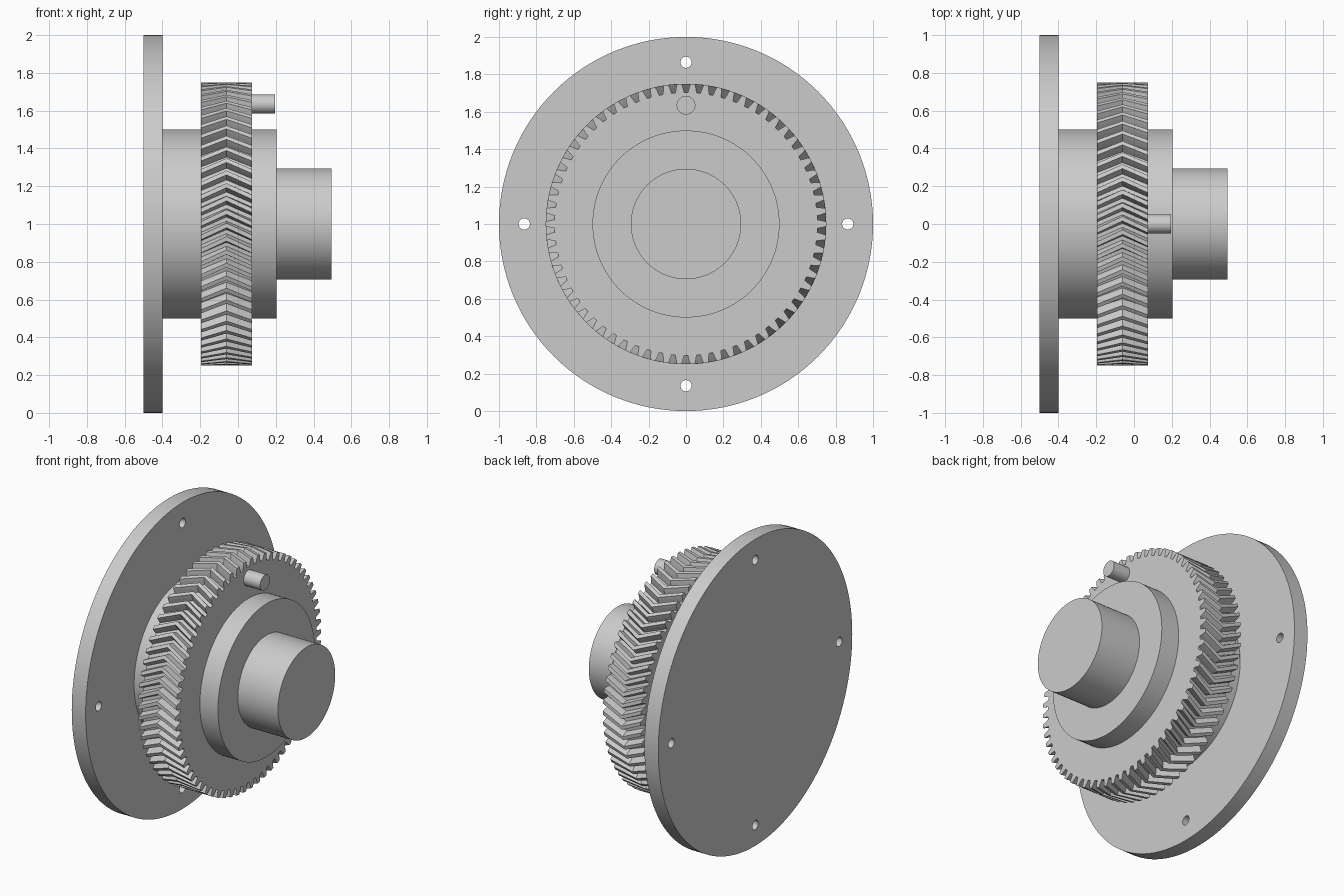
import bpy, bmesh
from math import sin, cos, pi, radians
from mathutils import Matrix, Vector

cube = bpy.data.objects.get("Cube")
if cube:
    bpy.data.objects.remove(cube, do_unlink=True)

AXIS_Z = 1.0  # height of the rotation axis

steel = bpy.data.materials.new("light grey metal")
steel.use_nodes = True
GREY = (0.6, 0.6, 0.6, 1)
steel.diffuse_color = GREY
steel.node_tree.nodes["Principled BSDF"].inputs["Base Color"].default_value = GREY


def add_object(name, bm, smooth=True):
    bmesh.ops.recalc_face_normals(bm, faces=bm.faces)
    mesh = bpy.data.meshes.new(name)
    bm.to_mesh(mesh)
    bm.free()
    mesh.materials.append(steel)
    obj = bpy.data.objects.new(name, mesh)
    bpy.context.collection.objects.link(obj)
    if smooth:
        shade(obj)
    return obj


def select_only(obj):
    bpy.ops.object.select_all(action='DESELECT')
    obj.select_set(True)
    bpy.context.view_layer.objects.active = obj


def shade(obj):
    select_only(obj)
    bpy.ops.object.shade_smooth_by_angle(angle=radians(30))


def cylinder(bm, x0, x1, radius, y=0.0, z=AXIS_Z, sides=128):
    """Capped cylinder running along x."""
    place = Matrix.Translation(((x0 + x1) / 2, y, z)) @ Matrix.Rotation(pi / 2, 4, 'Y')
    bmesh.ops.create_cone(bm, cap_ends=True, segments=sides, radius1=radius,
                          radius2=radius, depth=x1 - x0, matrix=place)


def cylinder_part(name, *args, **kw):
    bm = bmesh.new()
    cylinder(bm, *args, **kw)
    return add_object(name, bm)


# Mounting flange with four bolt holes
flange = cylinder_part("mounting_flange", -0.5, -0.4, 1.0)
bm = bmesh.new()
for i in range(4):
    a = i * pi / 2
    cylinder(bm, -0.6, -0.3, 0.03, 0.865 * cos(a), AXIS_Z + 0.865 * sin(a), 32)
cutter = add_object("bolt_hole_cutter", bm)
cutter.hide_render = True
holes = flange.modifiers.new("bolt holes", 'BOOLEAN')
holes.operation = 'DIFFERENCE'
holes.solver = 'EXACT'
holes.object = cutter
select_only(flange)
bpy.ops.object.modifier_apply(modifier=holes.name)
bpy.data.objects.remove(cutter, do_unlink=True)
shade(flange)

# Hub, output shaft and crank pin
cylinder_part("hub_back", -0.4, -0.197, 0.5)
cylinder_part("hub_front", 0.075, 0.205, 0.5)
cylinder_part("shaft", 0.205, 0.495, 0.295)
cylinder_part("crank_pin", 0.075, 0.195, 0.05, z=AXIS_Z + 0.635, sides=48)

# Herringbone gear: the tooth outline twists forward to mid width and back
TEETH, ROOT, TIP = 66, 0.703, 0.75
TWIST = -0.085
pitch = 2 * pi / TEETH
tooth = [(-0.34, ROOT), (-0.25, 0.73), (-0.17, TIP),
         (0.17, TIP), (0.25, 0.73), (0.34, ROOT)]

bm = bmesh.new()
rings = []
for x, twist in ((-0.197, 0), (-0.061, TWIST), (0.075, 0)):
    ring = []
    for i in range(TEETH):
        for offset, r in tooth:
            a = (i + offset) * pitch + twist
            ring.append(bm.verts.new(Vector((x, r * cos(a), AXIS_Z + r * sin(a)))))
    rings.append(ring)
count = len(rings[0])
for near, far in zip(rings, rings[1:]):
    for i in range(count):
        j = (i + 1) % count
        bm.faces.new((near[i], near[j], far[j], far[i]))
bm.faces.new(rings[0])
bm.faces.new(rings[-1])
add_object("herringbone_gear", bm, smooth=False)
